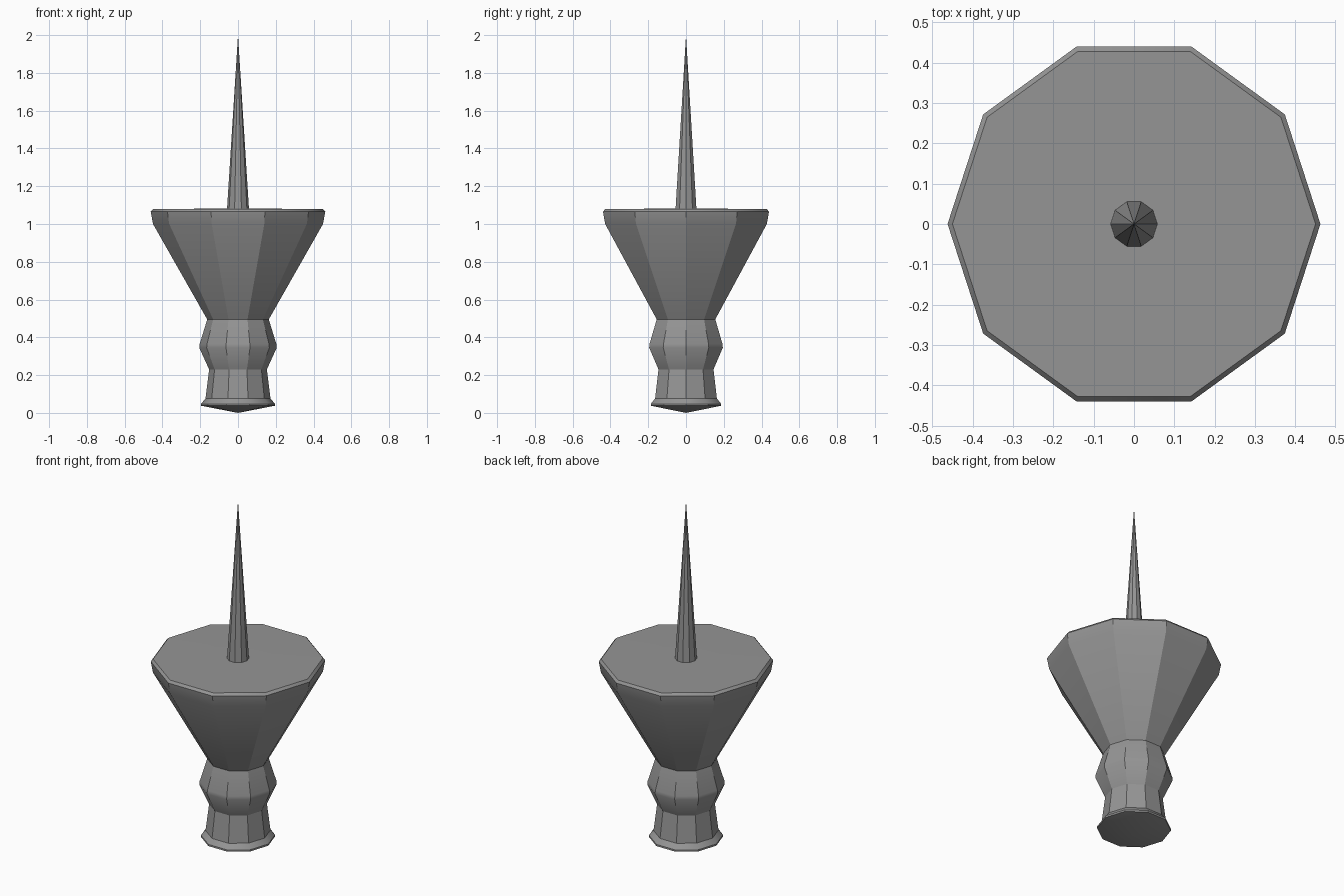
import bpy, bmesh
from math import cos, sin, pi, radians

if "Cube" in bpy.data.objects:
    bpy.data.objects.remove(bpy.data.objects["Cube"])

SIDES = 10

# Dark grey iron
iron = bpy.data.materials.new("dark_iron")
iron.diffuse_color = (0.3, 0.3, 0.3, 1)
iron.use_nodes = True
iron.node_tree.nodes["Principled BSDF"].inputs["Base Color"].default_value = iron.diffuse_color

def lathe(name, profile):
    """Spin a (radius, z) profile into a closed ten-sided solid."""
    bm = bmesh.new()
    rings = []
    for r, z in profile:
        n = 1 if r == 0 else SIDES
        rings.append([bm.verts.new((r * cos(2 * pi * i / SIDES),
                                    r * sin(2 * pi * i / SIDES), z)) for i in range(n)])
    for a, b in zip(rings, rings[1:]):
        for i in range(SIDES):
            j = (i + 1) % SIDES
            quad = [a[i % len(a)], a[j % len(a)], b[j % len(b)], b[i % len(b)]]
            bm.faces.new(list(dict.fromkeys(quad)))
    bmesh.ops.recalc_face_normals(bm, faces=bm.faces)
    mesh = bpy.data.meshes.new(name)
    bm.to_mesh(mesh)
    bm.free()
    mesh.materials.append(iron)
    obj = bpy.data.objects.new(name, mesh)
    bpy.context.collection.objects.link(obj)
    bpy.ops.object.select_all(action='DESELECT')
    obj.select_set(True)
    bpy.context.view_layer.objects.active = obj
    bpy.ops.object.shade_smooth_by_angle(angle=radians(29))
    return obj

# Body: pointed foot, neck, bulging collar, flared cup with slightly domed lid
# and the tall spike rising from its middle
lathe("spiked_stand", [
    (0, 0.0), (0.196, 0.038), (0.196, 0.048), (0.172, 0.076),
    (0.153, 0.23), (0.205, 0.345), (0.203, 0.365), (0.163, 0.495),
    (0.450, 1.0), (0.462, 1.065), (0.45, 1.079), (0.2, 1.081),
    (0.058, 1.081), (0, 2.0),
])
